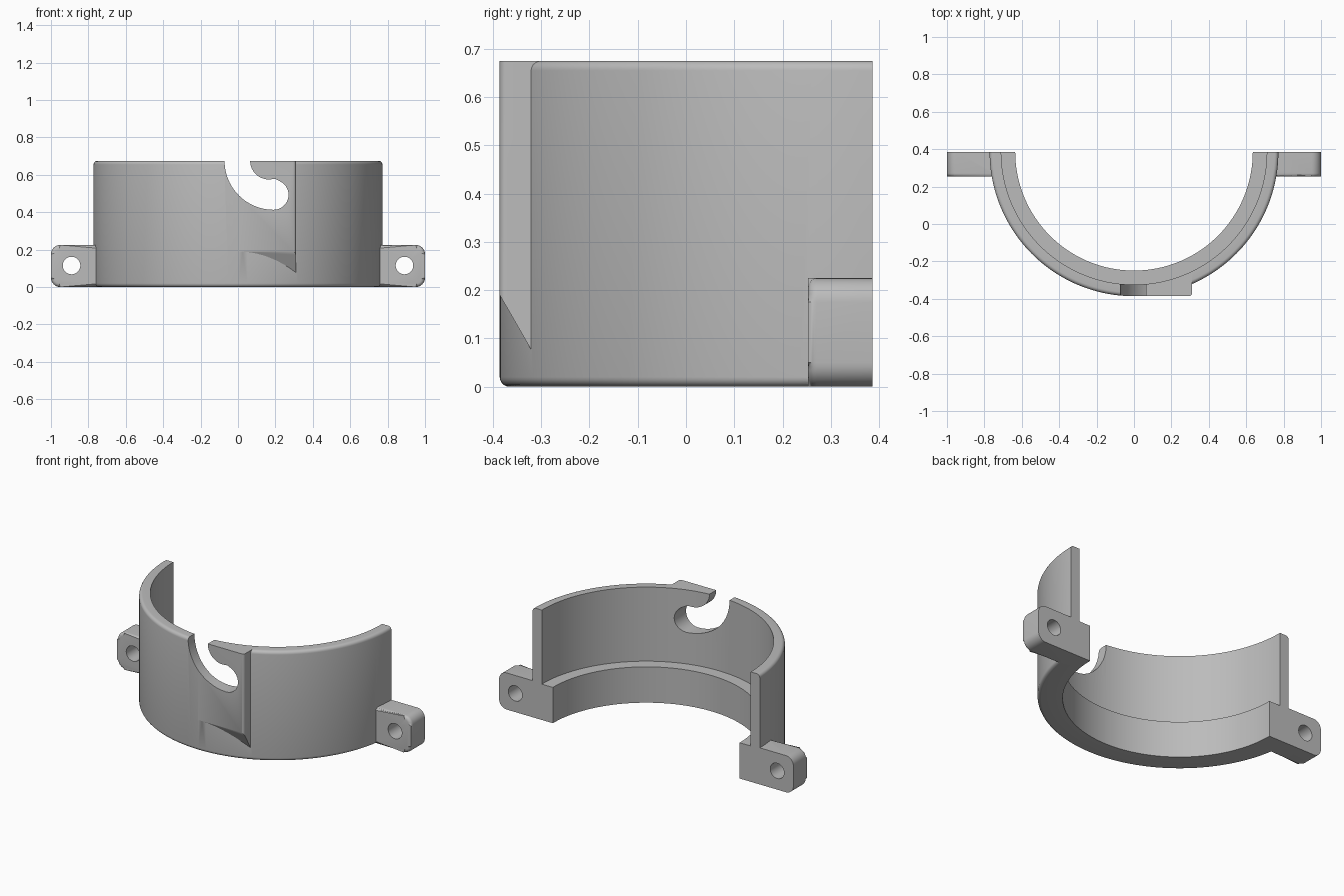
import bpy, bmesh
from math import sin, cos, pi, radians

TOP = 0.675      # wall height
BACK = 0.386     # y of the flat split face, also the ring axis
R_OUT, R_IN, R_LIP = 0.772, 0.71, 0.635
LEDGE = 0.22

cube = bpy.data.objects.get("Cube")
if cube:
    bpy.data.objects.remove(cube, do_unlink=True)

grey = bpy.data.materials.new("plain grey")
grey.use_nodes = True
colour = (0.5, 0.5, 0.5, 1)
grey.diffuse_color = colour
grey.node_tree.nodes["Principled BSDF"].inputs["Base Color"].default_value = colour


def arc(cx, cz, r, start, end, n=10):
    """Points on an arc, angles in degrees."""
    angles = [radians(start + (end - start) * i / n) for i in range(n + 1)]
    return [(cx + r * cos(a), cz + r * sin(a)) for a in angles]


def finish(name, bm):
    bmesh.ops.recalc_face_normals(bm, faces=bm.faces)
    mesh = bpy.data.meshes.new(name)
    bm.to_mesh(mesh)
    bm.free()
    mesh.materials.append(grey)
    obj = bpy.data.objects.new(name, mesh)
    bpy.context.collection.objects.link(obj)
    return obj


def loft(name, rings, closed_ends=True, round_start=0):
    """Skin equal closed rings of 3D points; optionally fillet the first end."""
    bm = bmesh.new()
    loops = [[bm.verts.new(p) for p in ring] for ring in rings]
    for a, b in zip(loops, loops[1:]):
        for i in range(len(a)):
            j = (i + 1) % len(a)
            bm.faces.new((a[i], a[j], b[j], b[i]))
    first = bm.faces.new(loops[0])
    bm.faces.new(loops[-1])
    if round_start:
        bmesh.ops.bevel(bm, geom=list(first.edges), offset=round_start,
                        segments=4, profile=0.5, affect='EDGES')
    return finish(name, bm)


def prism_y(name, outline, y0, y1, round_start=0):
    return loft(name, [[(x, y, z) for x, z in outline] for y in (y0, y1)],
                round_start=round_start)


def combine(target, tool, operation):
    mod = target.modifiers.new(operation.lower(), 'BOOLEAN')
    mod.operation, mod.solver, mod.object = operation, 'EXACT', tool
    bpy.context.view_layer.objects.active = target
    bpy.ops.object.modifier_apply(modifier=mod.name)
    bpy.data.objects.remove(tool, do_unlink=True)


# Half-ring shell: stepped profile with filleted outer rims, swept half a turn
f = 0.02
profile = ([(R_LIP, 0)] + arc(R_OUT - f, f, f, -90, 0, 5)
           + arc(R_OUT - f, TOP - f, f, 0, 90, 5)
           + [(R_IN, TOP), (R_IN, LEDGE), (R_LIP, LEDGE)])
STEPS = 96
rings = [[(r * cos(pi + pi * i / STEPS), BACK + r * sin(pi + pi * i / STEPS), z)
          for r, z in profile] for i in range(STEPS + 1)]
clamp = loft("half_clamp", rings)

# Flat pad on the front, with a rounded corner and an underside sloping back
plan = [(0, -BACK)] + arc(0.295, -BACK + 0.015, 0.015, -90, 0, 5) + [(0.31, -0.286), (0, -0.354)]
pad = loft("front_pad", [[(x, y, 0.19 - 1.74 * (y + BACK)) for x, y in plan],
                         [(x, y, TOP) for x, y in plan]])
combine(clamp, pad, 'UNION')

# Mounting ears with bolt holes, mirrored left and right
for side, sign in (("left", 1), ("right", -1)):
    outline = ([(0.73, 0)] + arc(0.95, 0.05, 0.05, -90, 0, 8)
               + arc(0.95, 0.175, 0.05, 0, 90, 8) + [(0.73, 0.225)])
    ear = prism_y(side + "_ear", [(sign * x, z) for x, z in outline],
                  0.253, BACK, round_start=0.018)
    combine(clamp, ear, 'UNION')
    hole = prism_y(side + "_bolt_hole", arc(sign * 0.89, 0.115, 0.047, 0, 350, 35), 0.2, 0.5)
    combine(clamp, hole, 'DIFFERENCE')

# Hooked bayonet slot, open at the top and cut straight through the wall
hook = ([(-0.07, 0.8)] + arc(0.19, TOP, 0.262, 180, 270, 20)
        + arc(0.19, 0.493, 0.08, -80, 65, 16)
        + [(0.2, 0.578)] + arc(0.165, TOP, 0.1, 280, 180, 14) + [(0.065, 0.8)])
slot = prism_y("hook_slot", hook, -0.5, -0.1)
combine(clamp, slot, 'DIFFERENCE')

# Smooth curved walls, crisp corners
bpy.ops.object.select_all(action='DESELECT')
clamp.select_set(True)
bpy.context.view_layer.objects.active = clamp
bpy.ops.object.shade_smooth_by_angle(angle=radians(30))
